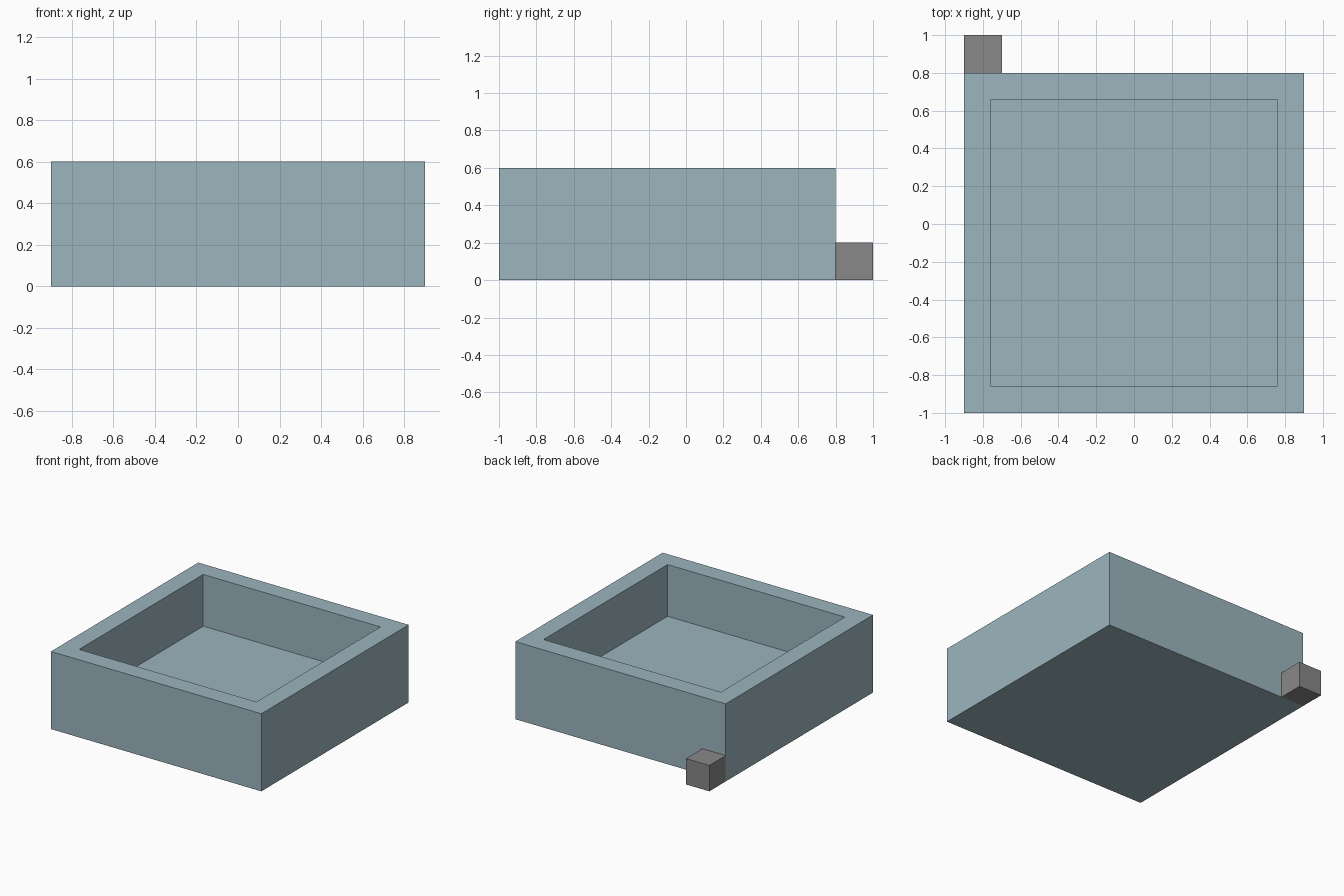
import bpy
import bmesh
from mathutils import Matrix, Vector

default_cube = bpy.data.objects.get("Cube")
if default_cube:
    bpy.data.objects.remove(default_cube, do_unlink=True)


def make_material(name, rgb):
    mat = bpy.data.materials.new(name)
    mat.use_nodes = True
    color = (*rgb, 1.0)
    mat.diffuse_color = color
    mat.node_tree.nodes["Principled BSDF"].inputs["Base Color"].default_value = color
    return mat


def make_box(name, low, high, material, wall=0, depth=0):
    """Box between two corners, optionally hollowed from the top."""
    low, high = Vector(low), Vector(high)
    bm = bmesh.new()
    bmesh.ops.create_cube(bm, size=1, matrix=Matrix.LocRotScale(
        (low + high) / 2, None, high - low))
    if wall:
        bm.normal_update()
        top = max(bm.faces, key=lambda f: f.calc_center_median().z)
        bmesh.ops.inset_region(bm, faces=[top], thickness=wall)
        floor = bmesh.ops.extrude_discrete_faces(bm, faces=[top])["faces"][0]
        bmesh.ops.translate(bm, verts=floor.verts, vec=(0, 0, -depth))
    bmesh.ops.recalc_face_normals(bm, faces=bm.faces)
    mesh = bpy.data.meshes.new(name)
    bm.to_mesh(mesh)
    bm.free()
    mesh.materials.append(material)
    obj = bpy.data.objects.new(name, mesh)
    bpy.context.collection.objects.link(obj)
    return obj


blue_gray = make_material("blue_gray", (0.333, 0.462, 0.515))
gray = make_material("gray", (0.246, 0.246, 0.246))

# Open basin with thick walls and floor
make_box("basin", (-0.9, -1, 0), (0.9, 0.8, 0.6), blue_gray, wall=0.2, depth=0.4)

# Small block against the back, flush with the right side
make_box("back_block", (-0.9, 0.8, 0), (-0.7, 1, 0.2), gray)
